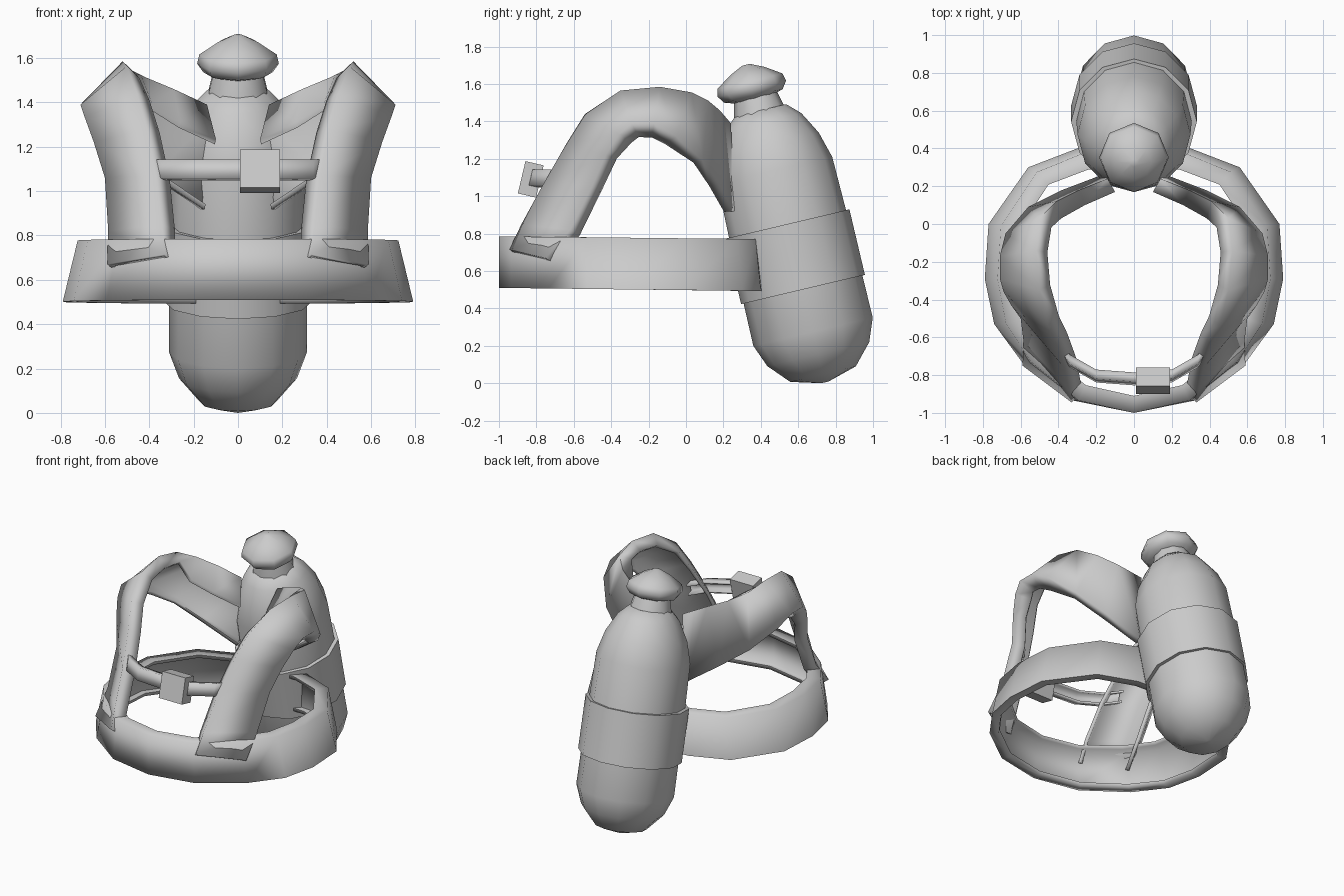
import bpy, bmesh, math
from mathutils import Vector, Matrix

if "Cube" in bpy.data.objects:
    bpy.data.objects.remove(bpy.data.objects["Cube"])

grey = bpy.data.materials.new("plain_grey")
grey.diffuse_color = (0.6, 0.6, 0.6, 1)
grey.use_nodes = True
grey.node_tree.nodes["Principled BSDF"].inputs["Base Color"].default_value = grey.diffuse_color
TILT = math.radians(-13.3)


def finish(bm, name, angle=42):
    bmesh.ops.recalc_face_normals(bm, faces=bm.faces)
    me = bpy.data.meshes.new(name)
    bm.to_mesh(me)
    bm.free()
    ob = bpy.data.objects.new(name, me)
    bpy.context.collection.objects.link(ob)
    me.materials.append(grey)
    bpy.context.view_layer.objects.active = ob
    ob.select_set(True)
    bpy.ops.object.shade_smooth_by_angle(angle=math.radians(angle))
    ob.select_set(False)
    return ob


def loft(name, sections, closed=False, angle=42):
    """Skin a list of equal-length point loops."""
    bm = bmesh.new()
    rings = [[bm.verts.new(p) for p in s] for s in sections]
    n = len(rings[0])
    for i in range(len(rings) if closed else len(rings) - 1):
        a, b = rings[i], rings[(i + 1) % len(rings)]
        for j in range(n):
            k = (j + 1) % n
            bm.faces.new((a[j], a[k], b[k], b[j]))
    if not closed:
        bm.faces.new(rings[0])
        bm.faces.new(rings[-1])
    return finish(bm, name, angle)


def channel(a, b, b_in, a_in, lip=.025, depth=.72):
    """Ribbon cross-section with a recessed inner side between two lips."""
    e = (b_in - a_in).normalized() * lip
    b_lip, a_lip = b_in - e, a_in + e
    return [a, b, b_in, b_lip, b_lip + (b - b_in) * depth,
            a_lip + (a - a_in) * depth, a_lip, a_in]


def lathe(name, profile, sides, angle=42, x_scale=1.0, shift=0.0):
    """Revolve (height, radius) pairs about the leaning tank axis."""
    m = Matrix.Translation((0, 0.743 + shift, 0.005)) @ Matrix.Rotation(-TILT, 4, 'X')
    secs = [[m @ Vector((x_scale * r * math.sin(2 * math.pi * k / sides),
                         r * math.cos(2 * math.pi * k / sides), s))
             for k in range(sides)] for s, r in profile]
    return loft(name, secs, angle=angle)


# Tank, its band, neck and valve knob
lathe("tank", [(0, .02), (.045, .18), (.155, .28), (.278, .328), (.7, .325), (1.164, .315),
               (1.307, .275), (1.43, .208), (1.495, .14)], 12, 50, .95)
lathe("tank_band", [(.51, .31), (.51, .34), (.87, .34), (.87, .31)], 12, x_scale=.98)
lathe("tank_neck", [(1.42, .15), (1.5, .135), (1.6, .11)], 10, shift=-.01)
lathe("valve_knob", [(1.555, .10), (1.573, .16), (1.613, .188), (1.655, .178),
                     (1.71, .095), (1.745, .02)], 8, 70, .98, -.02)

# Waist belt: flared ring, wider at the bottom, thicker at the top rim
half = [(0, -1), (.32, -.935), (.59, -.735), (.74, -.53), (.79, -.29),
        (.77, 0), (.56, .3), (.3, .4), (0, .42)]
outline = half + [(-x, y) for x, y in half[-2:0:-1]]
C = Vector((0, -.3))
belt = []
for x, y in outline:
    top = Vector((x * .915, y if y < -.3 else -.3 + (y + .3) * .96))
    low = Vector((x, y))
    t_in = top - (top - C).normalized() * .09
    l_in = low - (low - C).normalized() * .06
    zt = .785 - .01 * (y + 1)
    zb = .51 - .012 * (y + 1)
    belt.append(channel(*[Vector(p) for p in (
        (*low, zb), (*top, zt), (*t_in, zt), (*l_in, zb))]))
loft("waist_belt", belt, closed=True, angle=95)

# Shoulder straps: upper/inner edge, lower/outer edge and, near the tank,
# the inner rim of the ribbon, station by station
edges = [((.33, -.945, .715), (.59, -.75, .67)),
         ((.345, -.88, .85), (.585, -.62, .82)),
         ((.37, -.76, 1.07), (.60, -.50, 1.06)),
         ((.41, -.64, 1.28), (.65, -.43, 1.22)),
         ((.455, -.54, 1.44), (.69, -.36, 1.33)),
         ((.50, -.35, 1.565), (.71, -.29, 1.39)),
         ((.52, -.14, 1.585), (.71, -.17, 1.39)),
         ((.50, .03, 1.555), (.68, -.05, 1.32)),
         ((.41, .12, 1.51), (.56, .09, 1.19), (.385, .03, 1.39)),
         ((.29, .18, 1.46), (.38, .18, 1.06), (.26, .10, 1.31)),
         ((.14, .24, 1.39), (.17, .26, .92), (.10, .17, 1.235))]
A = [Vector(e[0]) for e in edges]
B = [Vector(e[1]) for e in edges]
for side, label in ((1, "left"), (-1, "right")):
    secs = []
    for i, (a, b) in enumerate(zip(A, B)):
        p, q = max(i - 1, 0), min(i + 1, len(A) - 1)
        inward = ((A[q] + B[q]) - (A[p] + B[p])).cross(b - a).normalized()
        a_in, b_in = a + inward * .085, b + inward * .085
        if 4 <= i <= 7:
            b_in = b + inward * .11
        if len(edges[i]) == 3:
            a_in, b_in = Vector(edges[i][2]), b + inward * .06
        secs.append([(v.x * side, v.y, v.z) for v in channel(a, b, b_in, a_in)])
    loft(label + "_shoulder_strap", secs, angle=95)

# Chest strap bowed across the front, leaning like the buckle
path = [(-.41, -.64), (-.34, -.74), (-.2, -.82), (0, -.835),
        (.2, -.82), (.34, -.74), (.41, -.64)]
lean = Matrix.Rotation(TILT, 3, 'X')
chest = []
for x, y in path:
    c = Vector((x, y + .015, 1.095))
    chest.append(channel(*[c + lean @ Vector((0, dy, dz)) for dy, dz in
                           ((-.025, -.043), (-.025, .043), (.025, .043), (.025, -.043))],
                         lip=.015))
loft("chest_strap", chest, angle=95)

# Buckle
bm = bmesh.new()
bmesh.ops.create_cube(bm, size=1, matrix=Matrix.Translation((.1, -.83, 1.09))
                      @ lean.to_4x4() @ Matrix.Diagonal((.18, .1, .177, 1)))
finish(bm, "buckle")
